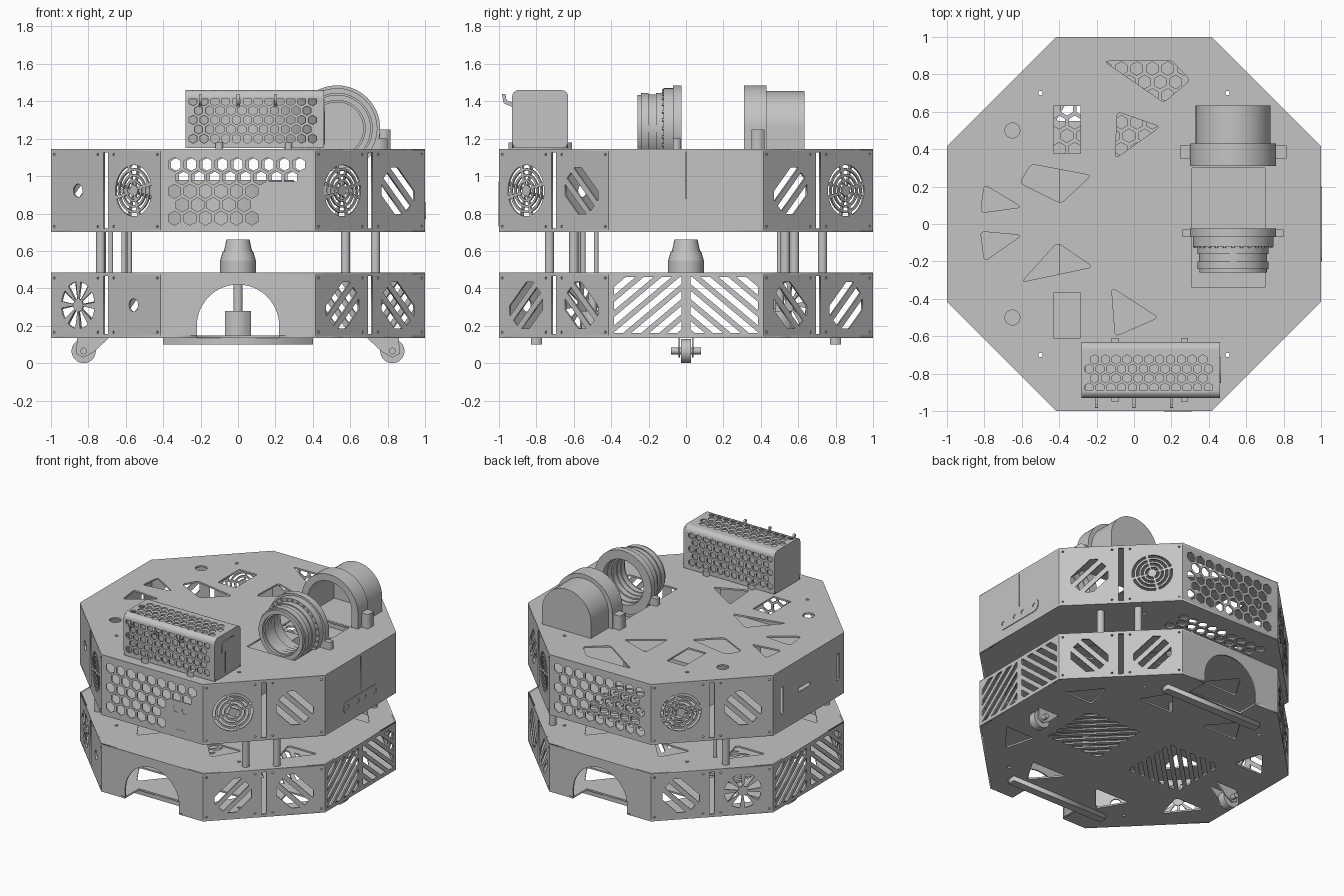
import bpy, bmesh
from math import sin, cos, pi, radians, sqrt
from mathutils import Matrix, Vector

if "Cube" in bpy.data.objects:
    bpy.data.objects.remove(bpy.data.objects["Cube"])

GREY = bpy.data.materials.new("grey_metal")
GREY.use_nodes = True
GREY.diffuse_color = (0.55, 0.55, 0.55, 1)
GREY.node_tree.nodes["Principled BSDF"].inputs["Base Color"].default_value = (0.55, 0.55, 0.55, 1)


# --- Outline helpers ---
def rect(x0, x1, y0, y1):
    return [(x0, y0), (x1, y0), (x1, y1), (x0, y1)]

def ngon(x, y, r, n=24, turn=0.0):
    return [(x + r * cos(turn + 2 * pi * i / n), y + r * sin(turn + 2 * pi * i / n)) for i in range(n)]

def sector(x, y, r0, r1, a0, a1, n=8):
    arc = [a0 + (a1 - a0) * i / n for i in range(n + 1)]
    return [(x + r1 * cos(a), y + r1 * sin(a)) for a in arc] + \
           [(x + r0 * cos(a), y + r0 * sin(a)) for a in reversed(arc)]

def rounded(points, r):
    out, pts = [], [Vector(p) for p in points]
    for i, p in enumerate(pts):
        a = p + (pts[i - 1] - p).normalized() * r
        b = p + (pts[(i + 1) % len(pts)] - p).normalized() * r
        for t in (0, 0.25, 0.5, 0.75, 1):
            out.append(tuple(a * (1 - t) ** 2 + p * 2 * t * (1 - t) + b * t * t))
    return out

def capsule(x, y, w, h):
    r = min(w, h) / 2 * 0.99
    return rounded(rect(x - w / 2, x + w / 2, y - h / 2, y + h / 2), r)

def arch(x, z, r, base):
    return [(x + r, base)] + [(x + r * cos(pi * i / 32), z + r * sin(pi * i / 32)) for i in range(33)] + [(x - r, base)]

def clip(poly, n, d):
    # keep the part of a convex polygon where p.n <= d
    out = []
    for i, b in enumerate(poly):
        a = poly[i - 1]
        da, db = a[0] * n[0] + a[1] * n[1] - d, b[0] * n[0] + b[1] * n[1] - d
        if (da <= 0) != (db <= 0):
            t = da / (da - db)
            out.append((a[0] + t * (b[0] - a[0]), a[1] + t * (b[1] - a[1])))
        if db <= 0:
            out.append(b)
    return out

def slats(region, angle, pitch, width):
    n = (-sin(radians(angle)), cos(radians(angle)))
    ds = [p[0] * n[0] + p[1] * n[1] for p in region]
    out, d = [], min(ds) + pitch / 4
    while d + width / 2 < max(ds):
        s = clip(clip(region, n, d + width), (-n[0], -n[1]), -d)
        if len(s) > 2:
            out.append(s)
        d += pitch
    return out

def hexes(x0, x1, y0, y1, pitch, r, skip=lambda x, y: False):
    out, row, y = [], 0, y0
    while y <= y1 + 0.001:
        x = x0 + (row % 2) * pitch / 2
        while x <= x1 + 0.001:
            if not skip(x, y):
                out.append(ngon(x, y, r, 6, pi / 6))
            x += pitch
        y, row = y + pitch * 0.866, row + 1
    return out


# --- Solid helpers ---
def finish(name, mesh, smooth=False):
    ob = bpy.data.objects.new(name, mesh)
    bpy.context.collection.objects.link(ob)
    mesh.materials.clear()
    mesh.materials.append(GREY)
    if smooth:
        bpy.ops.object.select_all(action='DESELECT')
        ob.select_set(True)
        bpy.context.view_layer.objects.active = ob
        bpy.ops.object.shade_smooth_by_angle(angle=radians(35))
    return ob

def frame(ax, ay, az, origin):
    return Matrix.Translation(origin) @ Matrix((ax, ay, az)).transposed().to_4x4()

def plate(name, outline, holes, matrix, thick, smooth=False):
    # a flat sheet with cut-outs, centred on the local xy plane
    cu = bpy.data.curves.new(name, 'CURVE')
    cu.dimensions, cu.fill_mode, cu.extrude = '2D', 'BOTH', thick / 2
    for loop in [outline] + holes:
        sp = cu.splines.new('POLY')
        sp.points.add(len(loop) - 1)
        for p, (x, y) in zip(sp.points, loop):
            p.co = (x, y, 0, 1)
        sp.use_cyclic_u = True
    tmp = bpy.data.objects.new(name + "_outline", cu)
    bpy.context.collection.objects.link(tmp)
    mesh = bpy.data.meshes.new_from_object(tmp.evaluated_get(bpy.context.evaluated_depsgraph_get()))
    bpy.data.objects.remove(tmp)
    bm = bmesh.new()
    bm.from_mesh(mesh)
    bmesh.ops.remove_doubles(bm, verts=bm.verts, dist=0.0001)
    bmesh.ops.recalc_face_normals(bm, faces=bm.faces)
    bm.to_mesh(mesh)
    bm.free()
    mesh.transform(matrix)
    return finish(name, mesh, smooth)

X, Y, Z = Vector((1, 0, 0)), Vector((0, 1, 0)), Vector((0, 0, 1))

def flat(z):
    return Matrix.Translation((0, 0, z))

def facing_front(y):
    return frame(X, Z, -Y, (0, y, 0))

def along_x(x):
    return frame(Y, Z, X, (x, 0, 0))

def side(angle, out=0.995):
    n = Vector((cos(radians(angle)), sin(radians(angle)), 0))
    return frame(Z.cross(n), Z, n, n * out)

def box(name, x0, x1, y0, y1, z0, z1):
    return plate(name, rect(x0, x1, y0, y1), [], flat((z0 + z1) / 2), z1 - z0)

def rod(name, x, y, z0, z1, r0, r1=None):
    bm = bmesh.new()
    bmesh.ops.create_cone(bm, cap_ends=True, segments=24, radius1=r0, radius2=r1 or r0, depth=z1 - z0,
                          matrix=Matrix.Translation((x, y, (z0 + z1) / 2)))
    mesh = bpy.data.meshes.new(name)
    bm.to_mesh(mesh)
    bm.free()
    return finish(name, mesh, True)


# --- Decks ---
H = sqrt(2) - 1
octagon = ngon(0, 0, 1 / cos(pi / 8), 8, pi / 8)
pins = [ngon(sx * 0.5, sy * 0.7, 0.012, 12) for sx in (-1, 1) for sy in (-1, 1)]
openings = [[(-.16, .87), (.2, .875), (.3, .77), (.16, .65)], [(-.09, .6), (.14, .52), (-.1, .35)],
            [(-.61, .22), (-.55, .32), (-.23, .26), (-.39, .11)], [(-.8, .21), (-.6, .09), (-.82, .06)],
            [(-.82, -.04), (-.6, -.06), (-.8, -.2)], [(-.41, -.1), (-.22, -.23), (-.6, -.31)],
            [(-.12, -.34), (.13, -.5), (-.1, -.6)]]
top_cuts = [rounded(p, 0.025) for p in openings] + [ngon(-.65, s * .5, .04) for s in (-1, 1)]
top_cuts += [rect(-.43, -.285, .38, .63), rect(-.43, -.285, -.61, -.37), rect(.31, .7, -.34, .3)]
plate("upper_top_deck", octagon, pins + top_cuts, flat(1.139), 0.012)
plate("upper_floor", octagon, pins + hexes(-.4, .3, .4, .85, .083, .036), flat(.706), 0.012)
corner_cuts = []
for sx in (-1, 1):
    for sy in (-1, 1):
        for tri in ([(.62, .3), (.86, .3), (.68, .52)], [(.13, .55), (.42, .55), (.3, .75)]):
            corner_cuts.append(rounded([(sx * x, sy * y) for x, y in tri], 0.025))
plate("lower_top_deck", octagon, pins + corner_cuts, flat(.479), 0.012)
notched = [(.22, 1), (.22, .84), (-.22, .84), (-.22, 1), (-H, 1), (-1, H), (-1, -H), (-H, -1),
           (-.22, -1), (-.22, -.84), (.22, -.84), (.22, -1), (H, -1), (1, -H), (1, H), (H, 1)]
grilles = [s for sx in (-1, 1) for s in slats(rect(sx * .35 - .22, sx * .35 + .22, -.22, .22), -45 * sx, .06, .03)]
plate("lower_floor", notched, pins + corner_cuts + grilles, flat(.141), 0.012)


# --- Side panels ---
def motif(kind, u, z):
    if kind == "fan":
        return [sector(u, z, r, r + .017, a * pi / 2 + .3 + .06 / r * .1, a * pi / 2 + pi / 2 + .2)
                for r in (.03, .06, .09, .12) for a in range(4)]
    if kind == "star":
        return [sector(u, z, .035, .125, a * pi / 4 + .12, a * pi / 4 + .62) for a in range(8)]
    if kind == "hole":
        return [ngon(u, z, .035)]
    return slats(ngon(u, z, .135, 8, pi / 8), 45 if kind == "rise" else -45, .075, .042)

def screws(z0, z1):
    return [ngon(u, z, .007, 8) for u in (-.39, -.06, .06, .39) for z in (z0 + .03, z1 - .03)]

layout = {-45: ("fan", "fall", "rise", "fall"), 45: ("rise", "fan", "fall", "rise"),
          135: ("fan", "fall", "fall", "star"), 225: ("hole", "fan", "star", "hole")}
for angle, (ul, ur, ll, lr) in layout.items():
    for tier, z0, z1, a, b in (("upper", .70, 1.145, ul, ur), ("lower", .135, .485, ll, lr)):
        mid = (z0 + z1) / 2
        cuts = motif(a, -.21, mid) + motif(b, .21, mid) + [rect(-.016, .016, z0 + .02, z1 - .02)]
        plate(tier + "_corner_panel", rect(-H, H, z0, z1), cuts + screws(z0, z1), side(angle), 0.01)

wall = rect(-H, H, .70, 1.145)
inlet = lambda x, z: .1 < x < .4 and z < .98
plate("front_vent_panel", wall, hexes(-.34, .35, .775, 1.07, .083, .038, inlet), side(-90), 0.01)
plate("back_vent_panel", wall, hexes(-.34, .35, .775, 1.07, .083, .038), side(90), 0.01)
plate("power_inlet", rect(.16, .31, .73, .97), [ngon(.2, .91, .028, 6), ngon(.27, .91, .028, 6),
      rect(.2, .27, .76, .86)], side(-90, .998), 0.008)
plate("left_panel", wall, [rect(-.002, .002, .88, 1.13)], side(0), 0.01)
plate("right_panel", wall, [capsule(-.31, .92, .035, .2), capsule(-.05, .92, .14, .03), capsule(.34, .92, .035, .2)],
      side(180), 0.01)
plate("side_handle", capsule(0, .815, .4, .09), [ngon(u, .815, .017, 16) for u in (-.16, -.04, .04, .16)],
      side(0, 1.001), 0.008)
low_wall = rect(-H, H, .135, .485)
for angle in (0, 180):
    cuts = slats(rect(-.385, -.025, .16, .46), 40, .062, .034) + slats(rect(.025, .385, .16, .46), -40, .062, .034)
    plate("slatted_side_panel", low_wall, cuts, side(angle), 0.01)
arched = [(-H, .135)] + arch(0, .2, .22, .135)[::-1] + [(H, .135), (H, .485), (-H, .485)]
for angle in (-90, 90):
    plate("arched_panel", arched, [], side(angle), 0.01)

# --- Posts, rails and inner parts ---
for x, y in ((.735, -.6), (.575, -.73), (.735, .53), (.575, .73), (-.73, .58), (-.735, -.58)):
    rod("tier_post", x, y, .485, .70, .025)
for x, y in ((-.61, -.55), (-.58, -.6), (-.68, .5), (-.61, .53), (-.58, -.48)):
    rod("thin_post", x, y, .485, .70, .013)
for s in (-1, 1):
    box("skid_rail", -.4, .4, s * .8 - .03, s * .8 + .03, .10, .135)
    box("drive_block", -.07, .07, s * .5 - .06, s * .5 + .06, .147, .28)
    rod("drive_column", 0, s * .5, .28, .473, .025)
rod("centre_motor_base", 0, 0, .485, .55, .095)
rod("centre_motor_body", 0, 0, .55, .60, .095, .08)
rod("centre_motor_cap", 0, 0, .60, .66, .075, .062)
box("electronics_case", -.4, .3, -.3, .3, .712, .98)

# --- Casters ---
for s in (-1, 1):
    plate("caster_wheel", ngon(s * .825, .065, .065, 32), [], facing_front(0), 0.055, True)
    plate("caster_axle", ngon(s * .825, .065, .018, 16), [], facing_front(0), 0.16, True)
    for y in (-.036, .036):
        fork = [(s * x, z) for x, z in ((.69, .135), (.86, .135), (.865, .05), (.825, .03), (.77, .06))]
        plate("caster_fork", fork, [], facing_front(y), 0.008)

# --- Perforated box on the deck ---
L, MID = .74, .09
body = rounded(rect(-.93, -.63, 1.15, 1.46), .04)
for x in (-.275, .455):
    plate("box_end", body, [], along_x(x), 0.012)
tee = [(-.81, 1.17), (-.74, 1.17), (-.74, 1.33), (-.71, 1.33), (-.71, 1.41), (-.85, 1.41), (-.85, 1.33), (-.81, 1.33)]
plate("box_end_plate", tee, [], along_x(.462), 0.008)
for y in (-.925, -.635):
    plate("box_wall", rect(-.28, .46, 1.15, 1.42), hexes(-.24, .41, 1.2, 1.41, .058, .025), facing_front(y), 0.01)
plate("box_lid", rect(-.28, .46, -.89, -.67), hexes(-.24, .41, -.875, -.68, .058, .025), flat(1.455), 0.01)
for y, a in ((-.89, pi / 2), (-.67, 0)):
    plate("box_round_edge", sector(y, 1.42, .03, .04, a, a + pi / 2), [], along_x(MID), L, True)
box("box_core", -.26, .44, -.9, -.66, 1.15, 1.43)
for x in (-.2, 0, .2):
    hook = [(-.93, 1.37), (-.975, 1.39), (-.985, 1.44), (-.965, 1.44), (-.96, 1.405), (-.93, 1.395)]
    plate("cable_hook", hook, [], along_x(x), 0.015)
for x in (-.1, .27):
    box("box_foot", x - .02, x + .02, -.95, -.61, 1.145, 1.18)

# --- Flanged ring and hooded drum ---
CX, CZ = .53, 1.255
for ro, ri, y0, y1 in ((.23, .165, -.07, -.025), (.215, .16, -.12, -.07), (.19, .15, -.16, -.12),
                       (.182, .145, -.2, -.16), (.19, .14, -.24, -.2), (.18, .15, -.26, -.24)):
    plate("ring_section", ngon(CX, CZ, ro, 64), [ngon(CX, CZ, ri, 64)], facing_front((y0 + y1) / 2), y1 - y0, True)
for i in range(28):
    a = 2 * pi * i / 28
    plate("ring_bolt", ngon(CX + .203 * cos(a), CZ + .203 * sin(a), .008, 8), [], facing_front(-.122), 0.012)
for s in (-1, 1):
    box("ring_foot", CX + s * .22 - .05, CX + s * .22 + .05, -.07, -.03, 1.145, 1.2)
    box("drum_ear", CX + s * .25 - .035, CX + s * .25 + .035, .35, .42, 1.145, 1.25)
plate("drum_flange", arch(CX, CZ, .23, 1.145), [arch(CX, CZ, .18, 1.146)], facing_front(.37), 0.12, True)
plate("drum_hood", arch(CX, CZ, .2, 1.145), [arch(CX, CZ, .18, 1.146)], facing_front(.525), 0.19, True)
plate("drum_back", arch(CX, CZ, .2, 1.145), [], facing_front(.627), 0.015, True)
